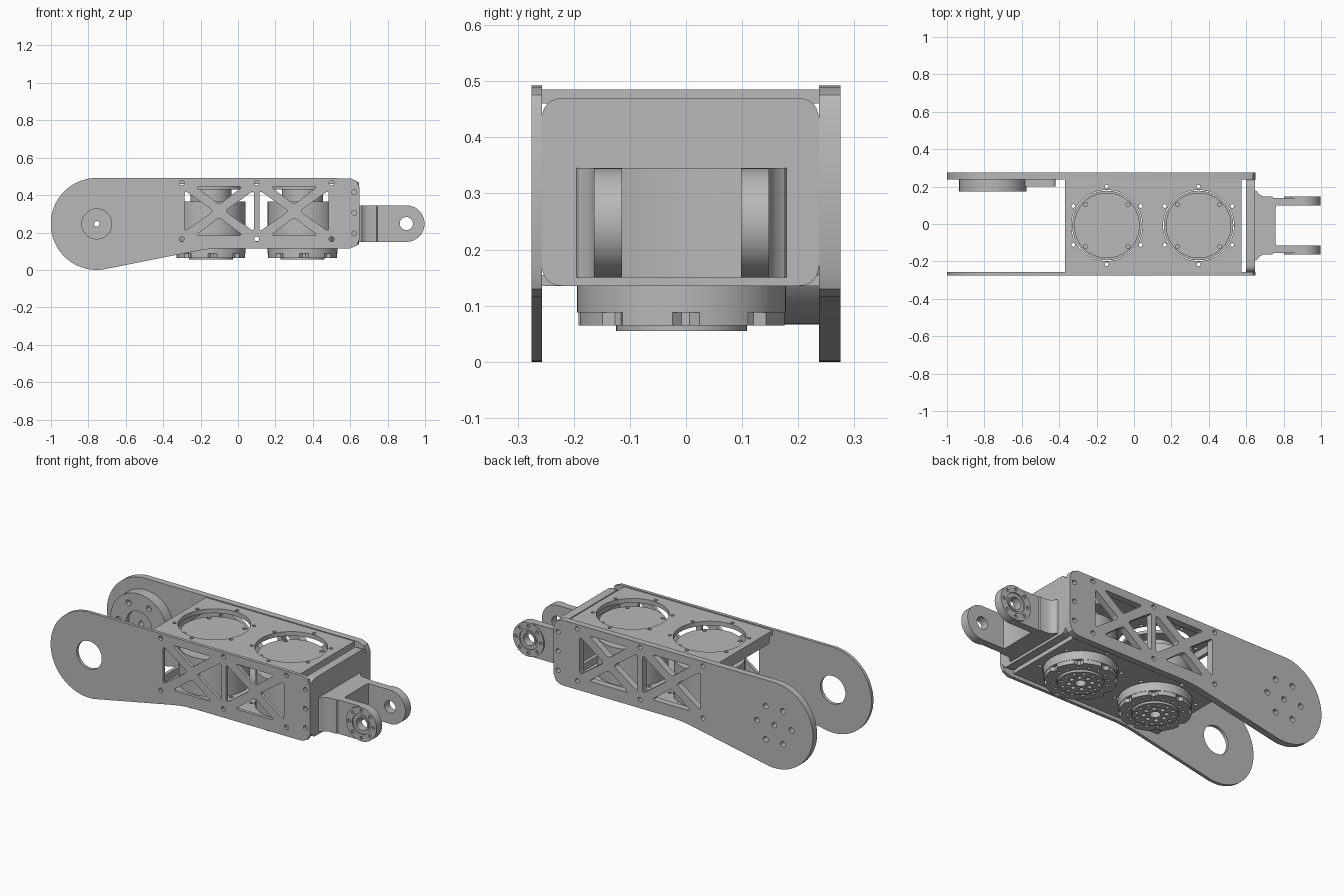
import bpy
from math import pi, sin, cos, radians
from mathutils import Matrix, Vector

if "Cube" in bpy.data.objects:
    bpy.data.objects.remove(bpy.data.objects["Cube"])

metal = bpy.data.materials.new("machined_grey")
metal.use_nodes = True
grey = (0.48, 0.48, 0.48, 1)
metal.diffuse_color = grey
metal.node_tree.nodes["Principled BSDF"].inputs["Base Color"].default_value = grey

# Local drawing plane to world, for extrusion along each axis
AXES = {
    "x": Matrix(((0, 0, 1, 0), (1, 0, 0, 0), (0, 1, 0, 0), (0, 0, 0, 1))),
    "y": Matrix(((1, 0, 0, 0), (0, 0, 1, 0), (0, 1, 0, 0), (0, 0, 0, 1))),
    "z": Matrix.Identity(4),
}


def circle(cx, cy, r, n=48):
    return [(cx + r * cos(2 * pi * i / n), cy + r * sin(2 * pi * i / n)) for i in range(n)]


def ring_of_holes(cx, cy, radius, count, r, start=0):
    return [circle(cx + radius * cos(start + 2 * pi * i / count),
                   cy + radius * sin(start + 2 * pi * i / count), r, 16) for i in range(count)]


def rounded(points, r, steps=6):
    """Polygon with every corner rounded off."""
    out = []
    for i, p in enumerate(points):
        p = Vector(p)
        a, b = Vector(points[i - 1]), Vector(points[(i + 1) % len(points)])
        s = p + (a - p).normalized() * min(r, (a - p).length / 2)
        e = p + (b - p).normalized() * min(r, (b - p).length / 2)
        for k in range(steps + 1):
            t = k / steps
            out.append(tuple(s * (1 - t) ** 2 + p * 2 * t * (1 - t) + e * t * t))
    return out


def rect(x0, x1, y0, y1):
    return [(x0, y0), (x1, y0), (x1, y1), (x0, y1)]


def plate(name, outline, low, high, axis, holes=()):
    """Extrude an outline with holes between two positions along an axis."""
    curve = bpy.data.curves.new(name, "CURVE")
    curve.dimensions = "2D"
    curve.fill_mode = "BOTH"
    curve.extrude = (high - low) / 2
    for loop in [outline, *holes]:
        spline = curve.splines.new("POLY")
        spline.points.add(len(loop) - 1)
        for point, co in zip(spline.points, loop):
            point.co = (co[0], co[1], 0, 1)
        spline.use_cyclic_u = True
    temp = bpy.data.objects.new(name + "_curve", curve)
    bpy.context.collection.objects.link(temp)
    bpy.context.view_layer.update()
    mesh = bpy.data.meshes.new_from_object(temp.evaluated_get(bpy.context.evaluated_depsgraph_get()))
    bpy.data.objects.remove(temp)
    mesh.transform(AXES[axis] @ Matrix.Translation((0, 0, (low + high) / 2)))
    if axis == "y":
        mesh.flip_normals()
    mesh.materials.clear()
    mesh.materials.append(metal)
    obj = bpy.data.objects.new(name, mesh)
    bpy.context.collection.objects.link(obj)
    bpy.ops.object.select_all(action="DESELECT")
    obj.select_set(True)
    bpy.context.view_layer.objects.active = obj
    bpy.ops.object.shade_smooth_by_angle(angle=radians(30))
    return obj


PIVOT = (-0.755, 0.246)
MID = -0.008
MOTORS = (-0.145, 0.345)

# Long side plates: round pivot end, sloped belly, triangular truss windows
R = 0.246
side = [(PIVOT[0] + R * cos(radians(a)), PIVOT[1] + R * sin(radians(a))) for a in range(90, 282, 4)]
side += [(-0.30, 0.086), (-0.22, 0.102), (-0.17, 0.11), (-0.11, 0.115)]
side += [(0.60, 0.115), (0.635, 0.13), (0.65, 0.165), (0.65, 0.44), (0.635, 0.475), (0.60, 0.49)]
windows = []
for cx in (-0.10, 0.30):
    for s in (-1, 1):
        windows.append(rounded([(cx + s * 0.185, 0.425), (cx + s * 0.185, 0.205), (cx + s * 0.03, 0.315)], 0.02))
        windows.append(rounded([(cx - 0.125, 0.315 + s * 0.13), (cx + 0.125, 0.315 + s * 0.13),
                                (cx, 0.315 + s * 0.035)], 0.02))
bolts = [circle(x, z, 0.013, 16) for x in (-0.3, 0.1, 0.5) for z in (0.165, 0.465)]
bolts += [circle(0.622, z, 0.013, 16) for z in (0.195, 0.305, 0.415)]
plate("front_side_plate", side, -0.275, -0.257, "y", windows + bolts + [circle(*PIVOT, 0.08)])
plate("back_side_plate", side, 0.237, 0.275, "y",
      windows + bolts + [circle(*PIVOT, 0.015, 16)] + ring_of_holes(*PIVOT, 0.11, 6, 0.016))

# Pivot actuator on the inside of the back plate
plate("pivot_actuator_base", circle(*PIVOT, 0.18), 0.20, 0.237, "y", [circle(*PIVOT, 0.015, 16)])
plate("pivot_actuator_rim", circle(*PIVOT, 0.18), 0.175, 0.20, "y",
      [circle(*PIVOT, 0.08)] + ring_of_holes(*PIVOT, 0.13, 6, 0.016))
plate("pivot_connector", rounded(rect(-0.60, -0.42, 0.19, 0.30), 0.02), 0.20, 0.237, "y")

# Top and bottom decks with motor openings and folded end flanges
deck = rect(-0.37, 0.575, -0.257, 0.237)
deck_bolts = []
for mx in MOTORS:
    deck_bolts += ring_of_holes(mx, MID, 0.208, 6, 0.01, pi / 6)
openings = [circle(mx, MID, 0.19, 64) for mx in MOTORS]
for name, low, high, f0, f1 in (("top_deck", 0.46, 0.485, 0.42, 0.46),
                                ("bottom_deck", 0.135, 0.155, 0.155, 0.195)):
    plate(name, deck, low, high, "z", deck_bolts + openings)
    plate(name + "_end_flange", rect(-0.23, 0.21, f0, f1), -0.37, -0.35, "x")
    plate(name + "_tip_flange", rect(-0.23, 0.21, f0, f1), 0.555, 0.575, "x")

# Two upright motors
for label, mx in zip(("rear", "fore"), MOTORS):
    c = (mx, MID)
    plate(label + "_motor_body", circle(*c, 0.186, 64), 0.088, 0.365, "z")
    plate(label + "_motor_neck", circle(*c, 0.11), 0.365, 0.43, "z")
    plate(label + "_motor_lid", circle(*c, 0.175, 64), 0.43, 0.447, "z",
          ring_of_holes(*c, 0.16, 4, 0.011, pi / 4))
    # Notched lower rim
    rim = []
    for i in range(72):
        a = 2 * pi * i / 72
        r = 0.168 if i % 9 in (0, 1) else 0.184
        rim.append((mx + r * cos(a), MID + r * sin(a)))
    plate(label + "_motor_rim", rim, 0.065, 0.088, "z",
          ring_of_holes(*c, 0.14, 16, 0.008) + [circle(*c, 0.12)])
    plate(label + "_output_hub", circle(*c, 0.117), 0.055, 0.088, "z",
          [circle(*c, 0.028, 24)] + ring_of_holes(*c, 0.058, 8, 0.012) + ring_of_holes(*c, 0.095, 12, 0.009))

# End plate closing the tip
plate("end_plate", rounded(rect(-0.257, 0.237, 0.135, 0.47), 0.04), 0.60, 0.648, "x")

# Fork: flared root, two arms with bolted bearing rings
half = [(0.64, 0.19), (0.658, 0.183), (0.668, 0.168), (0.69, 0.156), (0.74, 0.154), (0.77, 0.125),
        (0.757, 0.095)]
root = [(x, MID + y) for x, y in half] + [(x, MID - y) for x, y in reversed(half)]
plate("fork_root", root, 0.15, 0.345, "z")
EYE = (0.90, 0.2475)
arm = [(0.67, 0.15)]
arm += [(EYE[0] + 0.0975 * cos(radians(a)), EYE[1] + 0.0975 * sin(radians(a))) for a in range(-90, 91, 6)]
arm += [(0.67, 0.345)]
for label, s in (("front", -1), ("back", 1)):
    def span(a, b):
        return sorted((MID + s * a, MID + s * b))
    plate(label + "_fork_arm", arm, *span(0.106, 0.148), "y", [circle(*EYE, 0.035)])
    plate(label + "_bearing_ring", circle(*EYE, 0.0975), *span(0.148, 0.156), "y",
          [circle(*EYE, 0.058)] + ring_of_holes(*EYE, 0.078, 8, 0.009))
    plate(label + "_bearing_lip", circle(*EYE, 0.045), *span(0.148, 0.153), "y", [circle(*EYE, 0.035)])
